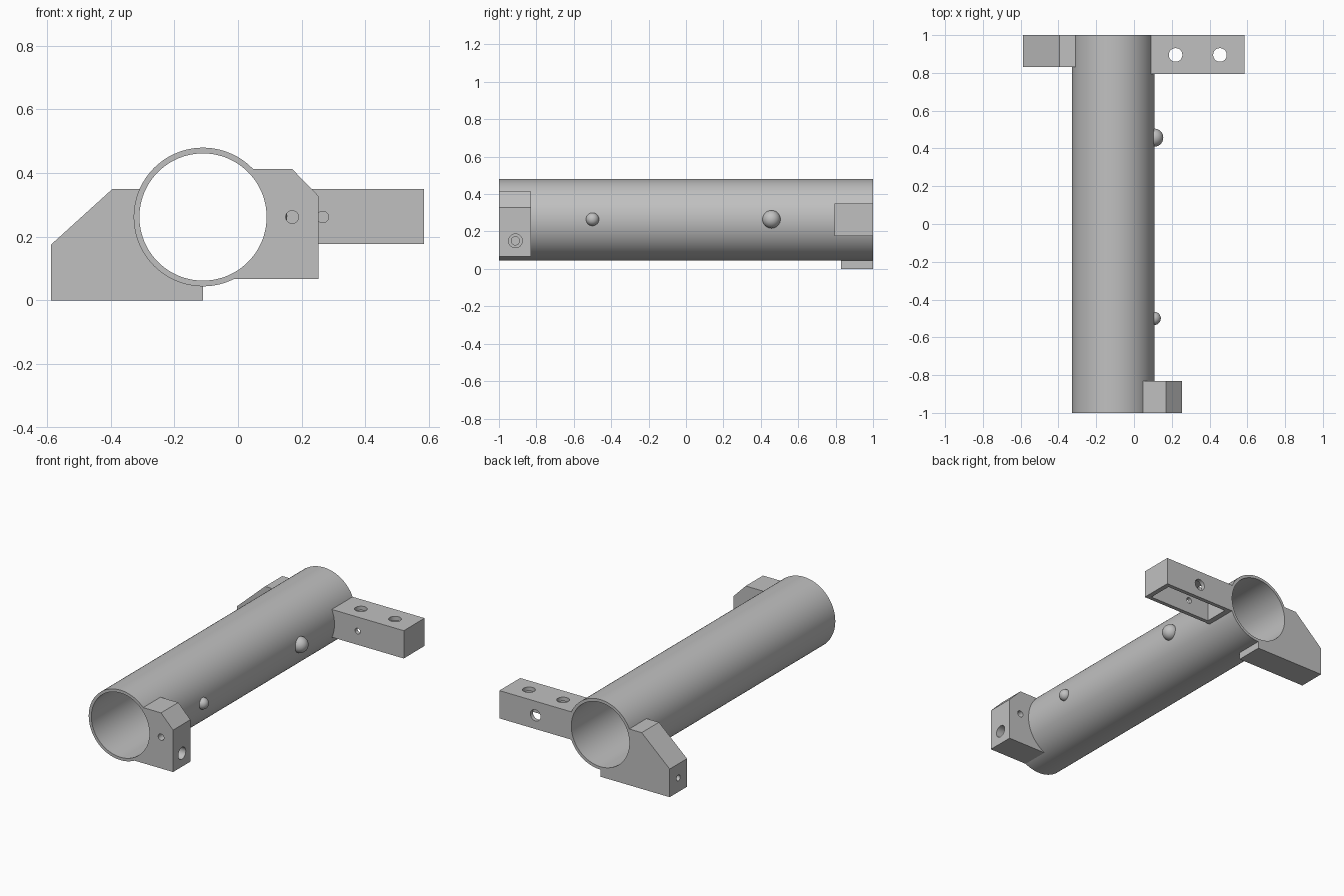
import bpy, bmesh, math
from mathutils import Vector

if "Cube" in bpy.data.objects:
    bpy.data.objects.remove(bpy.data.objects["Cube"])

AXIS_X, AXIS_Z = -0.11, 0.262
OUTER, INNER = 0.218, 0.2

grey = bpy.data.materials.new("plain grey")
grey.use_nodes = True
colour = (0.53, 0.53, 0.53, 1)
grey.diffuse_color = colour
grey.node_tree.nodes["Principled BSDF"].inputs["Base Color"].default_value = colour


def prism(name, profile, y0, y1):
    """Extrude an xz outline along y."""
    bm = bmesh.new()
    face = bm.faces.new([bm.verts.new((x, y0, z)) for x, z in profile])
    new = bmesh.ops.extrude_face_region(bm, geom=[face])["geom"]
    moved = [v for v in new if isinstance(v, bmesh.types.BMVert)]
    bmesh.ops.translate(bm, verts=moved, vec=(0, y1 - y0, 0))
    bmesh.ops.recalc_face_normals(bm, faces=bm.faces)
    mesh = bpy.data.meshes.new(name)
    bm.to_mesh(mesh)
    bm.free()
    obj = bpy.data.objects.new(name, mesh)
    bpy.context.collection.objects.link(obj)
    return obj


def box(name, x0, x1, y0, y1, z0, z1):
    return prism(name, [(x0, z0), (x1, z0), (x1, z1), (x0, z1)], y0, y1)


def rod(name, start, end, radius, sides=32):
    """Cylinder between two points."""
    a, b = Vector(start), Vector(end)
    bpy.ops.mesh.primitive_cylinder_add(vertices=sides, radius=radius,
                                        depth=(b - a).length, location=(a + b) / 2)
    obj = bpy.context.object
    obj.name = name
    obj.rotation_euler = (b - a).to_track_quat('Z', 'Y').to_euler()
    return obj


def barrel(name, radius, reach):
    return rod(name, (AXIS_X, -reach, AXIS_Z), (AXIS_X, reach, AXIS_Z), radius, 96)


def cut(obj, *cutters):
    """Subtract each cutter and discard it."""
    bpy.context.view_layer.objects.active = obj
    for cutter in cutters:
        cutter.hide_render = True
        mod = obj.modifiers.new("cut", 'BOOLEAN')
        mod.operation, mod.solver, mod.object = 'DIFFERENCE', 'EXACT', cutter
        bpy.ops.object.modifier_apply(modifier=mod.name)
        bpy.data.objects.remove(cutter)


def seat(obj):
    """Trim a part to sit on the tube wall."""
    cut(obj, barrel("seat_cutter", OUTER - 0.001, 1.2))
    return obj


# Main tube
tube = barrel("tube", OUTER, 1)
cut(tube, barrel("bore", INNER, 1.2))
parts = [tube]

# Front clamp block with cross hole and counterbored side hole
block = seat(prism("front_block", [(-0.05, 0.067), (0.253, 0.067), (0.253, 0.328),
                                   (0.17, 0.413), (-0.05, 0.413)], -1, -0.83))
cut(block,
    rod("cross_hole", (0.17, -1.1, AXIS_Z), (0.17, -0.7, AXIS_Z), 0.02),
    rod("counterbore", (0.2, -0.912, 0.15), (0.3, -0.912, 0.15), 0.037),
    rod("side_hole", (0.13, -0.912, 0.15), (0.3, -0.912, 0.15), 0.022))
parts.append(block)

# Rear foot with sloped shoulder
foot = seat(prism("rear_foot", [(-0.588, 0), (AXIS_X, 0), (AXIS_X, 0.35),
                                (-0.395, 0.35), (-0.588, 0.175)], 0.83, 1))
cut(foot, rod("foot_hole", (-0.65, 0.915, 0.088), (-0.45, 0.915, 0.088), 0.018))
parts.append(foot)

# Rear arm, hollow from below, with mounting holes
arm = seat(box("rear_arm", 0, 0.585, 0.795, 1, 0.177, 0.35))
cut(arm,
    box("cavity", 0.125, 0.555, 0.82, 0.975, 0.1, 0.325),
    rod("front_hole", (0.267, 0.7, AXIS_Z), (0.267, 0.9, AXIS_Z), 0.018),
    rod("back_hole", (0.337, 0.9, AXIS_Z), (0.337, 1.1, AXIS_Z), 0.035),
    *[rod("top_hole", (x, 0.895, 0.25), (x, 0.895, 0.45), 0.036) for x in (0.22, 0.455)])
parts.append(arm)

# Round studs on the tube side
for name, y, radius in (("front_stud", -0.5, 0.035), ("rear_stud", 0.457, 0.048)):
    bpy.ops.mesh.primitive_uv_sphere_add(segments=32, ring_count=16, radius=radius,
                                         location=(0.107, y, 0.265))
    stud = bpy.context.object
    stud.name = name
    parts.append(seat(stud))

# Colour and shading
for obj in parts:
    obj.data.materials.clear()
    obj.data.materials.append(grey)
    bpy.ops.object.select_all(action='DESELECT')
    obj.select_set(True)
    bpy.context.view_layer.objects.active = obj
    bpy.ops.object.shade_smooth_by_angle(angle=math.radians(30))
